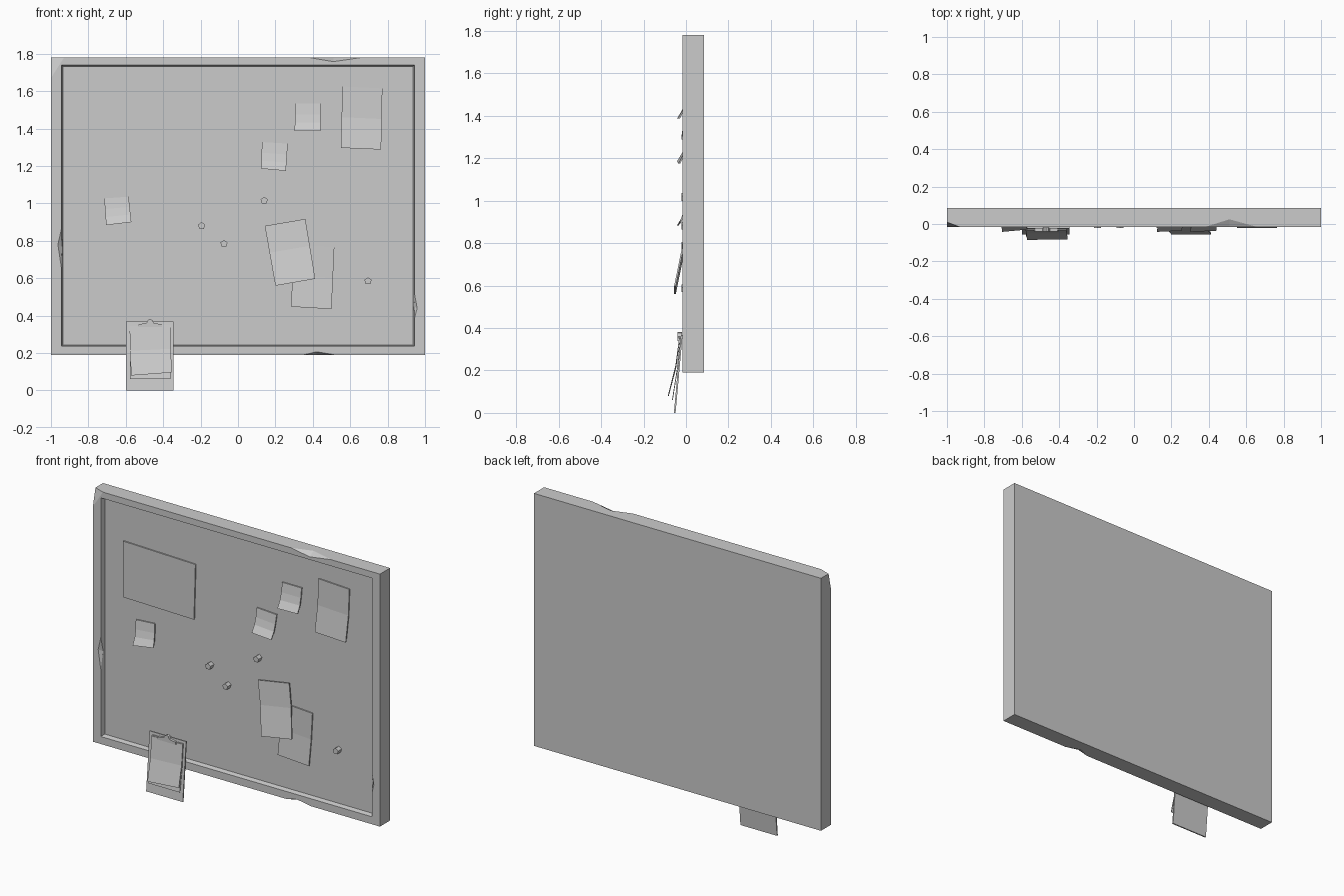
import bpy, bmesh, math
from mathutils import Vector


def make(name, bm):
    bmesh.ops.recalc_face_normals(bm, faces=bm.faces)
    me = bpy.data.meshes.new(name)
    bm.to_mesh(me)
    bm.free()
    ob = bpy.data.objects.new(name, me)
    bpy.context.collection.objects.link(ob)
    return ob


def loft(name, rings):
    """Closed solid through equal-sized rings, capped at both ends."""
    bm = bmesh.new()
    vs = [[bm.verts.new(p) for p in r] for r in rings]
    n = len(vs[0])
    for a, b in zip(vs, vs[1:]):
        for i in range(n):
            j = (i + 1) % n
            bm.faces.new((a[i], a[j], b[j], b[i]))
    bm.faces.new(vs[0])
    bm.faces.new(vs[-1])
    return make(name, bm)


def rect(x, z0, z1, y):
    return [(-x, y, z0), (x, y, z0), (x, y, z1), (-x, y, z1)]


def sheet(name, corners, rows, thick=0.008):
    """Thin slab; corners tl,tr,br,bl in xz; rows (t, y_left, y_right) from top to bottom."""
    tl, tr, br, bl = [Vector((x, 0, z)) for x, z in corners]
    rings = []
    for t, yl, yr in rows:
        l, r = tl.lerp(bl, t), tr.lerp(br, t)
        rings.append([(l.x, yl, l.z), (r.x, yr, r.z),
                      (r.x, yr + thick, r.z), (l.x, yl + thick, l.z)])
    return loft(name, rings)


def chip(points, out):
    """Cutter: hull of the chip points swept outwards."""
    bm = bmesh.new()
    for p in points:
        bm.verts.new(p)
        bm.verts.new(Vector(p) + Vector(out))
    bmesh.ops.convex_hull(bm, input=bm.verts)
    ob = make("chip_cutter", bm)
    ob.hide_render = True
    return ob


# Frame with solid back and shallow front recess
F = -0.016
frame = loft("frame", [rect(1, 0.19, 1.78, 0.085), rect(1, 0.19, 1.78, F),
                       rect(0.945, 0.237, 1.74, F), rect(0.935, 0.245, 1.732, 0.02)])

# Chips knocked out of the frame edges
cutters = [
    chip([(0.38, F, 1.78), (0.51, F, 1.758), (0.66, F, 1.78), (0.51, 0.025, 1.78)], (0, -0.05, 0.05)),
    chip([(-1, F, 1.67), (-0.93, F, 1.78), (-1, 0.01, 1.78)], (-0.05, -0.05, 0.05)),
    chip([(0.35, F, 0.19), (0.42, F, 0.207), (0.52, F, 0.19), (0.42, 0.02, 0.19)], (0, -0.05, -0.05)),
    chip([(-0.945, F, 0.66), (-0.963, F, 0.78), (-0.945, F, 0.86), (-0.941, 0.002, 0.77)], (0.03, -0.03, 0)),
    chip([(0.945, F, 0.39), (0.958, F, 0.44), (0.945, F, 0.51), (0.941, 0.0, 0.45)], (-0.03, -0.03, 0)),
]
for c in cutters:
    m = frame.modifiers.new("chip", 'BOOLEAN')
    m.operation = 'DIFFERENCE'
    m.solver = 'EXACT'
    m.object = c
dg = bpy.context.evaluated_depsgraph_get()
cut = bpy.data.meshes.new_from_object(frame.evaluated_get(dg))
frame.modifiers.clear()
frame.data = cut
for c in cutters:
    bpy.data.objects.remove(c)

# Cork surface
loft("cork_panel", [rect(0.936, 0.244, 1.733, 0.024), rect(0.936, 0.244, 1.733, 0.012)])

# Large papers
sheet("poster", [(-0.805, 1.498), (-0.30, 1.485), (-0.31, 1.135), (-0.805, 1.145)],
      [(0, 0.004, 0.004), (1, 0.004, 0.004)])
sheet("right_paper", [(0.558, 1.625), (0.772, 1.615), (0.765, 1.288), (0.55, 1.297)],
      [(0, 0.004, 0.004), (0.5, 0, 0), (1, -0.022, -0.022)])
sheet("lower_paper", [(0.300, 0.778), (0.515, 0.765), (0.50, 0.435), (0.283, 0.448)],
      [(0, 0.004, 0.004), (0.5, 0.002, 0.002), (1, -0.010, -0.010)])
sheet("tilted_paper", [(0.143, 0.88), (0.36, 0.917), (0.413, 0.597), (0.20, 0.56)],
      [(0, -0.006, -0.006), (0.45, -0.020, -0.020), (1, -0.056, -0.056)])

# Sticky notes with curling lower edges
notes = [
    ([(0.305, 1.535), (0.44, 1.535), (0.44, 1.387), (0.303, 1.387)], -0.042, -0.036),
    ([(0.128, 1.328), (0.266, 1.32), (0.256, 1.174), (0.124, 1.186)], -0.042, -0.036),
    ([(-0.715, 1.027), (-0.585, 1.036), (-0.57, 0.90), (-0.705, 0.884)], -0.042, -0.030),
]
for corners, yl, yr in notes:
    sheet("sticky_note", corners,
          [(0, 0.004, 0.004), (0.4, -0.004, -0.004), (0.7, -0.016, -0.014), (1, yl, yr)])

# Five-sided push pins
for x, z in [(-0.195, 0.88), (-0.075, 0.785), (0.14, 1.015), (0.695, 0.585)]:
    loft("push_pin", [[(x + 0.02 * math.sin(i * math.tau / 5), y,
                        z + 0.02 * math.cos(i * math.tau / 5)) for i in range(5)]
                      for y in (0.014, -0.022)])

# Clipboard hanging over the lower frame edge
sheet("clipboard", [(-0.6, 0.368), (-0.345, 0.368), (-0.345, 0), (-0.6, 0)],
      [(0, -0.024, -0.024), (1, -0.057, -0.057)], 0.008)
sheet("clipboard_back_page", [(-0.578, 0.352), (-0.362, 0.352), (-0.36, 0.06), (-0.578, 0.06)],
      [(0, -0.029, -0.029), (0.5, -0.043, -0.043), (1, -0.066, -0.066)], 0.004)
sheet("clipboard_front_page", [(-0.58, 0.345), (-0.362, 0.35), (-0.355, 0.096), (-0.572, 0.08)],
      [(0, -0.033, -0.033), (0.5, -0.050, -0.050), (1, -0.085, -0.082)], 0.004)

# Clip: stepped plate with a small hanging knob
profile = [(-0.535, 0.338), (-0.405, 0.338), (-0.41, 0.354), (-0.45, 0.360),
           (-0.458, 0.376), (-0.470, 0.382), (-0.482, 0.376), (-0.49, 0.360), (-0.53, 0.354)]
loft("clip", [[(x, y, z) for x, z in profile] for y in (-0.020, -0.040)])
